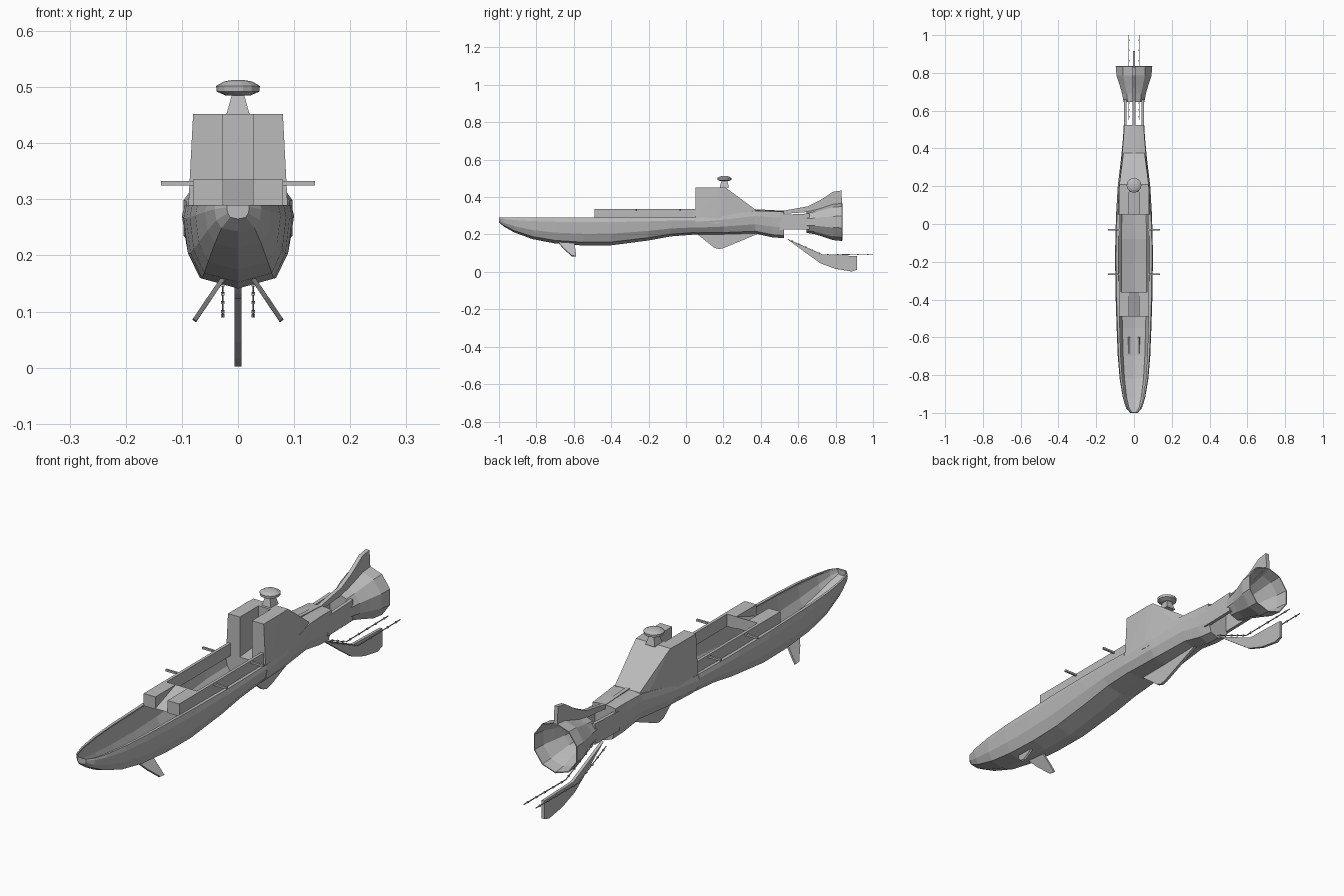
import bpy, bmesh, math
from mathutils import Vector

if "Cube" in bpy.data.objects:
    bpy.data.objects.remove(bpy.data.objects["Cube"])

grey = bpy.data.materials.new("plain_grey")
grey.use_nodes = True
GREY = (0.5, 0.5, 0.5, 1)
grey.diffuse_color = GREY
grey.node_tree.nodes["Principled BSDF"].inputs["Base Color"].default_value = GREY


def finish(bm, name, thickness=0):
    """Turn a bmesh into a named object, optionally as an inward shell."""
    bmesh.ops.recalc_face_normals(bm, faces=bm.faces)
    mesh = bpy.data.meshes.new(name)
    bm.to_mesh(mesh)
    bm.free()
    mesh.materials.append(grey)
    obj = bpy.data.objects.new(name, mesh)
    bpy.context.collection.objects.link(obj)
    if thickness:
        mod = obj.modifiers.new("shell", "SOLIDIFY")
        mod.thickness = thickness
        mod.offset = -1
    return obj


def hull_of(name, points, mirror=False):
    """Convex solid around points; mirror adds the same points at -x."""
    bm = bmesh.new()
    for x, y, z in points:
        bm.verts.new((x, y, z))
        if mirror:
            bm.verts.new((-x, y, z))
    res = bmesh.ops.convex_hull(bm, input=bm.verts)
    bmesh.ops.delete(bm, geom=list({v for v in res["geom_interior"] if isinstance(v, bmesh.types.BMVert)}), context="VERTS")
    bmesh.ops.dissolve_limit(bm, angle_limit=0.02, verts=bm.verts, edges=bm.edges)
    return finish(bm, name)


def pair(name, points):
    for side, s in (("left", 1), ("right", -1)):
        hull_of(f"{side}_{name}", [(s * x, y, z) for x, y, z in points])


def box(x0, x1, y0, y1, z0, z1):
    return [(x, y, z) for x in (x0, x1) for y in (y0, y1) for z in (z0, z1)]


def loft(name, rings, closed=False, cap_start=False, cap_end=False, thickness=0):
    bm = bmesh.new()
    rows = [[bm.verts.new(p) for p in ring] for ring in rings]
    n = len(rows[0])
    for a, b in zip(rows, rows[1:]):
        for i in range(n if closed else n - 1):
            j = (i + 1) % n
            bm.faces.new((a[i], a[j], b[j], b[i]))
    if cap_start:
        bm.faces.new(rows[0])
    if cap_end:
        bm.faces.new(rows[-1])
    return finish(bm, name, thickness)


def plate(name, profile, half):
    """Flat side profile (y, z) given thickness along x."""
    return loft(name, [[(x, y, z) for y, z in profile] for x in (-half, half)], True, True, True)


def section(y, w, top, bottom, shape):
    """Symmetric cross-section; shape holds (width share, depth share)."""
    half = [(w * a, y, top - (top - bottom) * d) for a, d in shape]
    return half + [(-x, yy, z) for x, yy, z in reversed(half[:-1])]


# Open bow hull with a flat rim
open_shape = [(0.82, 0), (0.95, 0), (1, 0.16), (0.92, 0.58), (0.7, 0.88), (0, 1)]
stations = [(-1, 0.02, 0.265), (-0.975, 0.042, 0.243), (-0.92, 0.059, 0.212), (-0.82, 0.076, 0.175),
            (-0.7, 0.086, 0.152), (-0.55, 0.092, 0.141), (-0.4, 0.097, 0.142), (-0.2, 0.1, 0.168),
            (-0.08, 0.099, 0.19), (0.05, 0.095, 0.2)]
bow = loft("bow_hull", [section(y, w, 0.29, b, open_shape) for y, w, b in stations],
           cap_start=True, thickness=0.005)

# Closed stern hull
closed_shape = [(0.5, 0), (0.95, 0.03), (1, 0.25), (0.94, 0.6), (0.7, 0.9), (0, 1)]
stern = [(0.05, 0.095, 0.29, 0.2), (0.2, 0.086, 0.305, 0.2), (0.37, 0.066, 0.33, 0.205),
         (0.46, 0.058, 0.328, 0.185), (0.525, 0.054, 0.325, 0.18)]
loft("stern_hull", [section(y, w, t, b, closed_shape) for y, w, t, b in stern], True, True, True)

# Deck blocks, side walls and wedge
pair("deck_block", box(0.027, 0.08, -0.49, -0.36, 0.285, 0.335))
pair("side_wall", box(0.068, 0.08, -0.36, 0.055, 0.285, 0.335))
hull_of("deck_wedge", [(0.027, -0.49, 0.288), (0.027, -0.36, 0.288), (0.027, -0.36, 0.335)], True)

# Tower: two cheeks with a slot between, and a sloped back
cheek = [(0.027, y, z) for y in (0.05, 0.17) for z in (0.25, 0.452)]
cheek += [(0.08, 0.05, 0.452), (0.08, 0.17, 0.452), (0.09, 0.05, 0.26), (0.087, 0.17, 0.26)]
pair("tower_cheek", cheek)
hull_of("tower_back", [(0.08, 0.17, 0.452), (0.077, 0.21, 0.452), (0.087, 0.17, 0.26),
                       (0.056, 0.375, 0.33), (0.062, 0.375, 0.27)], True)


def turned(name, profile, sides, y):
    rings = [[(r * math.cos(2 * math.pi * i / sides), y + r * math.sin(2 * math.pi * i / sides), z)
              for i in range(sides)] for r, z in profile]
    return loft(name, rings, True, True, True)


# Mast and mushroom cap
hull_of("mast", [(0.021, 0.18, 0.45), (0.021, 0.23, 0.45), (0.01, 0.19, 0.49), (0.01, 0.22, 0.49)], True)
turned("mast_cap", [(0.022, 0.485), (0.038, 0.492), (0.039, 0.502), (0.025, 0.51), (0.008, 0.513)], 14, 0.205)

# Side rods
for n, y in (("front", -0.265), ("rear", -0.03)):
    pair(n + "_side_rod", box(0.075, 0.137, y - 0.004, y + 0.004, 0.325, 0.333))

# Struts and flared tail nozzle
pair("tail_strut", [(x, y, z) for y, z in ((0.5, 0.225), (0.66, 0.228), (0.5, 0.305), (0.66, 0.312))
                    for x in (0.04, 0.054)])
nozzle = [(0.645, 0.058), (0.69, 0.066), (0.735, 0.08), (0.785, 0.097), (0.835, 0.102)]
loft("tail_nozzle", [[(r * math.cos(math.pi * (i + 0.5) / 5), y, 0.267 + r * math.sin(math.pi * (i + 0.5) / 5))
                      for i in range(10)] for y, r in nozzle], True, True, thickness=0.004)

# Fins along the centre line
plate("tail_fin", [(0.37, 0.335), (0.52, 0.327), (0.65, 0.35), (0.72, 0.385), (0.785, 0.428), (0.83, 0.435),
                   (0.835, 0.365), (0.65, 0.32), (0.52, 0.31), (0.37, 0.31)], 0.008)
plate("keel_fin", [(0.05, 0.21), (0.15, 0.13), (0.175, 0.122), (0.2, 0.127), (0.4, 0.21)], 0.006)
plate("rear_skid", [(0.535, 0.18), (0.73, 0.09), (0.915, 0.085), (0.915, 0.012), (0.885, 0.002),
                    (0.8, 0.016), (0.72, 0.045), (0.65, 0.095)], 0.006)

# Splayed bow fins
across = Vector((0.82, 0, 0.57)) * 0.004
outline = [(0.022, -0.69, 0.166), (0.022, -0.6, 0.166), (0.05, -0.655, 0.125),
           (0.077, -0.61, 0.085), (0.078, -0.587, 0.083), (0.06, -0.59, 0.11)]
pair("bow_fin", [Vector(p) + across * s for p in outline for s in (-1, 1)])

# Beaded guide rods beside the skid
path = [Vector(p) for p in ((0.027, 0.55, 0.172), (0.027, 0.73, 0.092), (0.027, 1.0, 0.094))]
for k, (a, b) in enumerate(zip(path, path[1:])):
    pair(f"guide_rod_{k + 1}", [p + Vector((dx, 0, dz)) for p in (a, b)
                                for dx in (-0.0015, 0.0015) for dz in (-0.0015, 0.0015)])
    for i in range(5):
        c = a.lerp(b, (i + 0.5) / 5)
        pair(f"guide_bead_{k + 1}_{i + 1}", box(c.x - 0.003, c.x + 0.003, c.y - 0.004, c.y + 0.004,
                                                c.z - 0.003, c.z + 0.003))
